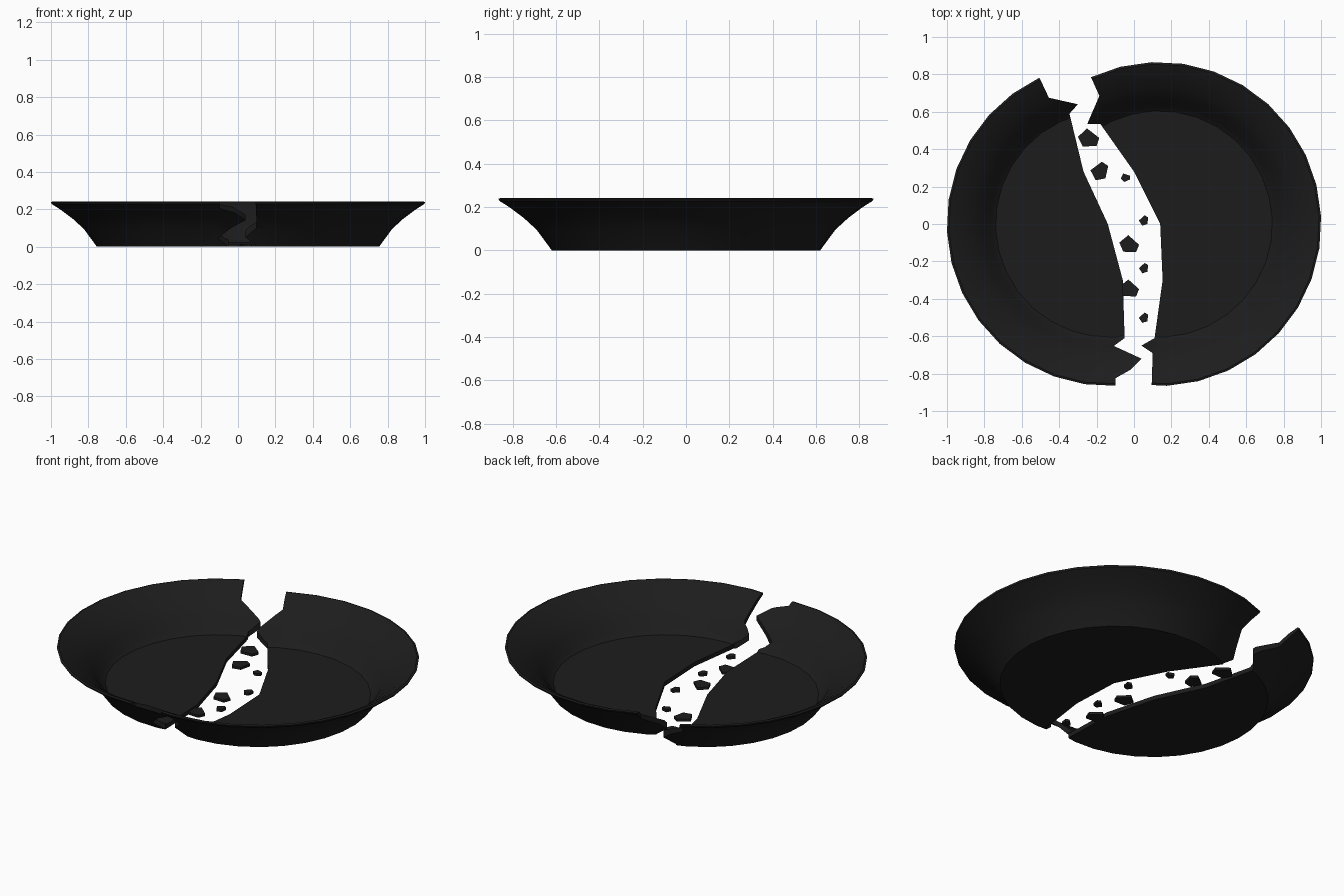
import bpy, bmesh, math
from mathutils import Vector

if "Cube" in bpy.data.objects:
    bpy.data.objects.remove(bpy.data.objects["Cube"])

black = bpy.data.materials.new("black_glaze")
black.diffuse_color = (0.012, 0.012, 0.012, 1)
black.use_nodes = True
black.node_tree.nodes["Principled BSDF"].inputs["Base Color"].default_value = black.diffuse_color

# Plate cross-section (radius, z): underside outwards, over the lip, back along the inside
PROFILE = [(0.62, 0.0), (0.69, 0.095), (0.75, 0.15), (0.82, 0.202), (0.862, 0.228),
           (0.866, 0.238), (0.855, 0.242), (0.80, 0.215), (0.73, 0.162),
           (0.67, 0.11), (0.635, 0.05), (0.605, 0.025)]
SIDES = 32


def new_object(name, bm):
    bmesh.ops.recalc_face_normals(bm, faces=bm.faces[:])
    mesh = bpy.data.meshes.new(name)
    bm.to_mesh(mesh)
    bm.free()
    ob = bpy.data.objects.new(name, mesh)
    bpy.context.collection.objects.link(ob)
    return ob


def select(ob):
    bpy.ops.object.select_all(action='DESELECT')
    bpy.context.view_layer.objects.active = ob
    ob.select_set(True)


def lathe(name, cx):
    bm = bmesh.new()
    rings = []
    for r, z in PROFILE:
        angles = [math.radians(2.7) + i * math.tau / SIDES for i in range(SIDES)]
        rings.append([bm.verts.new((cx + r * math.cos(a), r * math.sin(a), z)) for a in angles])
    for a, b in zip(rings, rings[1:]):
        for i in range(SIDES):
            j = (i + 1) % SIDES
            bm.faces.new((a[i], a[j], b[j], b[i]))
    bm.faces.new(rings[0])
    bm.faces.new(rings[-1])
    return new_object(name, bm)


def prism(name, outline, z0, z1):
    bm = bmesh.new()
    face = bm.faces.new([bm.verts.new((x, y, z0)) for x, y in outline])
    top = bmesh.ops.extrude_face_region(bm, geom=[face])["geom"]
    verts = [v for v in top if isinstance(v, bmesh.types.BMVert)]
    bmesh.ops.translate(bm, verts=verts, vec=(0, 0, z1 - z0))
    return new_object(name, bm)


def broken_half(name, side, crack):
    """Whole plate shifted sideways, kept only on one side of the jagged crack."""
    plate = lathe(name, side * 0.135)
    outline = crack + [(side * 1.5, crack[-1][1]), (side * 1.5, crack[0][1])]
    cutter = prism(name + "_cutter", outline, -0.5, 0.8)
    cutter.hide_render = True
    mod = plate.modifiers.new("break", 'BOOLEAN')
    mod.operation, mod.solver, mod.object = 'INTERSECT', 'EXACT', cutter
    select(plate)
    bpy.ops.object.modifier_apply(modifier=mod.name)
    bpy.data.objects.remove(cutter)
    plate.data.materials.append(black)
    bpy.ops.object.shade_smooth_by_angle(angle=math.radians(30))


# Two halves of the plate
broken_half("left_plate_half", -1, [
    (-0.63, 1.0), (-0.507, 0.785), (-0.455, 0.675), (-0.30, 0.64), (-0.345, 0.59),
    (-0.27, 0.28), (-0.14, 0.0), (-0.06, -0.3), (-0.05, -0.61), (-0.108, -0.652),
    (0.04, -0.72), (-0.02, -0.78), (-0.10, -0.825), (-0.10, -1.0)])
broken_half("right_plate_half", 1, [
    (-0.35, 1.0), (-0.23, 0.785), (-0.185, 0.685), (-0.25, 0.535), (-0.18, 0.535),
    (0.0, 0.28), (0.14, 0.0), (0.153, -0.3), (0.11, -0.61), (0.04, -0.65),
    (0.10, -0.69), (0.09, -1.0)])

# Loose shards lying in the gap: centre, scale, turn in degrees
SHARD = [(-1.05, 0.1), (-0.2, 0.9), (0.95, 0.0), (0.7, -0.75), (-0.6, -0.8)]
SHARDS = [(-0.24, 0.46, 0.057, 0), (-0.185, 0.285, 0.052, 75), (-0.045, 0.25, 0.026, 20),
          (0.052, 0.02, 0.028, 80), (-0.023, -0.108, 0.053, -4), (0.052, -0.235, 0.028, 80),
          (-0.023, -0.345, 0.053, -4), (0.052, -0.5, 0.028, 80)]
for n, (cx, cy, s, deg) in enumerate(SHARDS, 1):
    c, d = math.cos(math.radians(deg)), math.sin(math.radians(deg))
    pts = [(cx + s * (x * c - y * d), cy + s * (x * d + y * c)) for x, y in SHARD]
    shard = prism(f"shard_{n}", pts, 0.0, 0.015)
    shard.data.materials.append(black)
